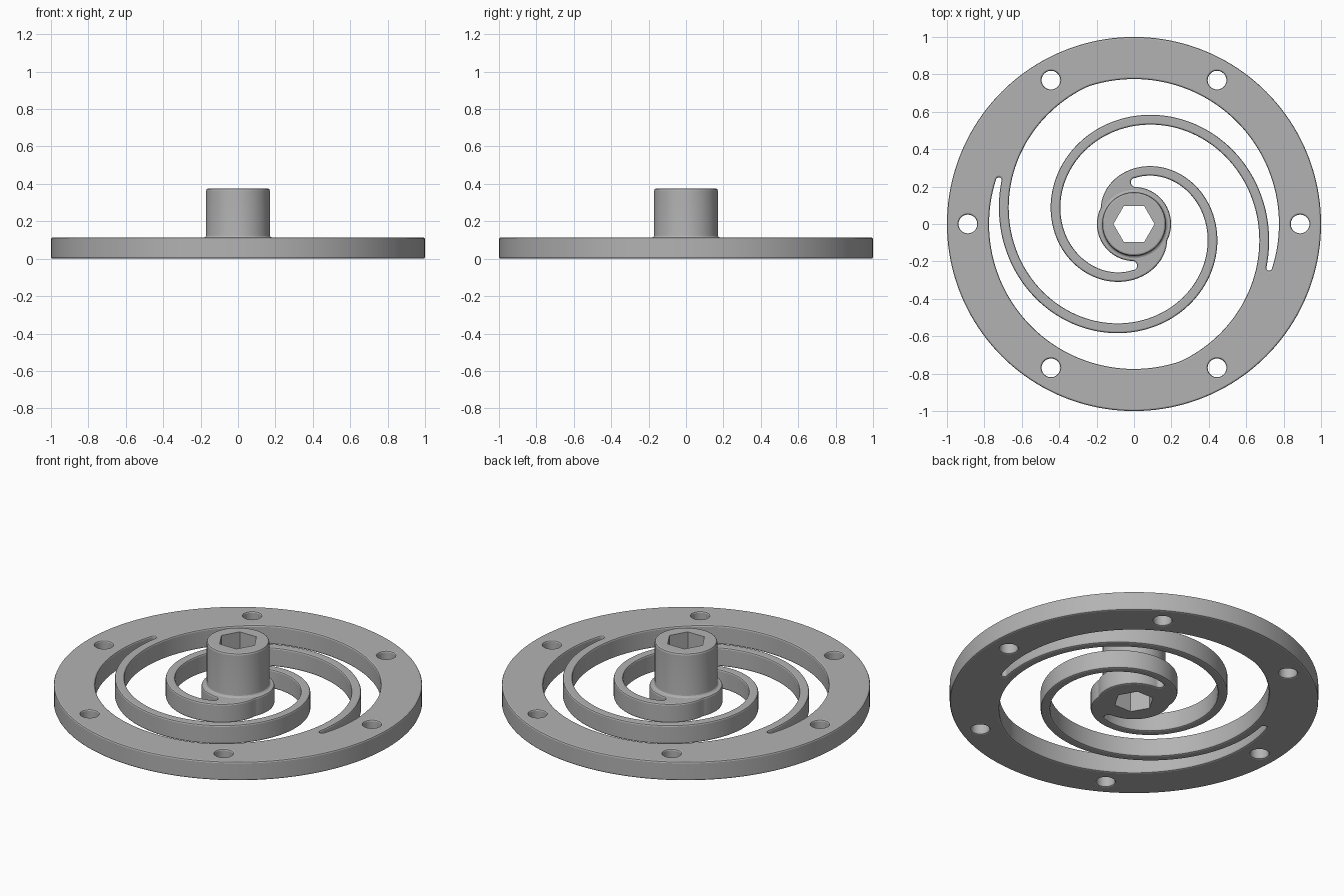
import bpy, bmesh, math

cube = bpy.data.objects.get("Cube")
if cube:
    bpy.data.objects.remove(cube, do_unlink=True)

PLATE_H, BEVEL = 0.113, 0.009
HUB_R, RING_R = 0.198, 0.775
PITCH = 0.14 / 90           # spiral growth per degree
ARM_OUT, ARM_IN = 0.717, 0.944  # arm outer edge, next arm's inner edge

grey = bpy.data.materials.new("plain grey")
grey.use_nodes = True
color = (0.45, 0.45, 0.45, 1)
grey.diffuse_color = color
grey.node_tree.nodes["Principled BSDF"].inputs["Base Color"].default_value = color


def circle(r, n, cx=0.0, cy=0.0):
    return [(cx + r * math.cos(math.tau * i / n),
             cy + r * math.sin(math.tau * i / n)) for i in range(n)]


def gap_limits(a):
    return max(HUB_R, ARM_OUT + PITCH * a), min(RING_R, ARM_IN + PITCH * a)


def spiral_gap(turn, start=-448, end=18, steps=200):
    """Outline of the open space between two spiral arms, with round tips."""
    angles = [start + (end - start) * i / steps for i in range(steps + 1)]

    def tip(a, side):
        lo, hi = gap_limits(a)
        mid, rad = (lo + hi) / 2, (hi - lo) / 2
        pts = []
        for i in range(1, 12):
            t = math.pi * i / 12
            pts.append((mid + side * rad * math.cos(t),
                        a + side * math.degrees(rad * math.sin(t) / mid)))
        return pts

    polar = [(gap_limits(a)[1], a) for a in angles]
    polar += tip(end, 1)
    polar += [(gap_limits(a)[0], a) for a in reversed(angles)]
    polar += tip(start, -1)
    return [(r * math.cos(math.radians(turn - a)),
             r * math.sin(math.radians(turn - a))) for r, a in polar]


def finish(obj):
    bpy.ops.object.select_all(action="DESELECT")
    obj.select_set(True)
    bpy.context.view_layer.objects.active = obj
    if obj.type == "CURVE":
        bpy.ops.object.convert(target="MESH")
        obj = bpy.context.view_layer.objects.active
    bm = bmesh.new()
    bm.from_mesh(obj.data)
    bmesh.ops.remove_doubles(bm, verts=bm.verts, dist=0.0002)
    bmesh.ops.recalc_face_normals(bm, faces=bm.faces)
    bm.to_mesh(obj.data)
    bm.free()
    obj.data.materials.clear()
    obj.data.materials.append(grey)
    bpy.ops.object.shade_smooth_by_angle(angle=math.radians(20))


# Plate: rim, two spiral spring arms and hub disc from one filled outline
outlines = [circle(1, 160), circle(0.125, 48), spiral_gap(0), spiral_gap(180)]
for i in range(6):
    a = math.tau * i / 6
    outlines.append(circle(0.05, 40, 0.888 * math.cos(a), 0.888 * math.sin(a)))

curve = bpy.data.curves.new("spiral_plate", "CURVE")
curve.dimensions = "2D"
curve.fill_mode = "BOTH"
for pts in outlines:
    spline = curve.splines.new("POLY")
    spline.points.add(len(pts) - 1)
    for p, (x, y) in zip(spline.points, pts):
        p.co = (x, y, 0, 1)
    spline.use_cyclic_u = True
curve.bevel_depth = BEVEL
curve.bevel_resolution = 1
curve.offset = -BEVEL
curve.extrude = PLATE_H / 2 - BEVEL
plate = bpy.data.objects.new("spiral_plate", curve)
plate.location.z = PLATE_H / 2
bpy.context.collection.objects.link(plate)
finish(plate)

# Boss: stacked rings with a hexagonal through-socket
N, HEX = 96, 0.095


def ring(r, z):
    pts = []
    for i in range(N):
        a = math.tau * i / N
        # r of None gives the hexagon, corners on the x axis
        rad = r or HEX / math.cos((a % (math.pi / 3)) - math.pi / 6)
        pts.append((rad * math.cos(a), rad * math.sin(a), z))
    return pts


profile = [(None, 0), (0.138, 0), (0.138, 0.06), (0.182, 0.108), (0.182, PLATE_H),
           (0.175, 0.116), (0.171, 0.122), (0.17, 0.13), (0.17, 0.364),
           (0.167, 0.372), (0.16, 0.375), (None, 0.375)]
bm = bmesh.new()
rings = [[bm.verts.new(p) for p in ring(r, z)] for r, z in profile]
for k, lower in enumerate(rings):
    upper = rings[(k + 1) % len(rings)]
    for i in range(N):
        j = (i + 1) % N
        bm.faces.new((lower[i], lower[j], upper[j], upper[i]))
mesh = bpy.data.meshes.new("hex_socket_boss")
bm.to_mesh(mesh)
bm.free()
boss = bpy.data.objects.new("hex_socket_boss", mesh)
bpy.context.collection.objects.link(boss)
finish(boss)
